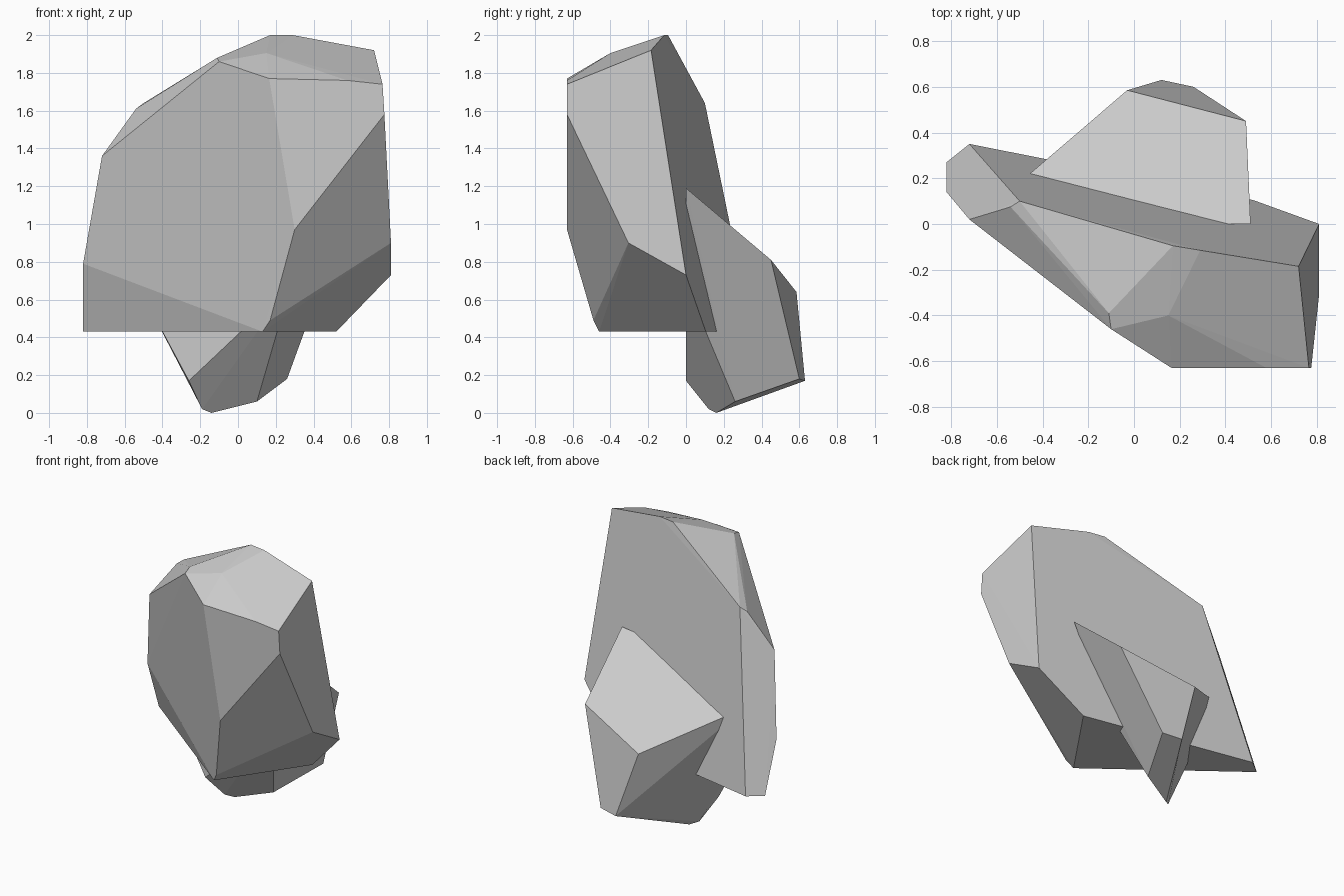
import bpy, bmesh, math


def rock(name, corners):
    """Wrap a flat-faced convex stone around its corner points."""
    bm = bmesh.new()
    for c in corners:
        bm.verts.new(c)
    res = bmesh.ops.convex_hull(bm, input=bm.verts[:])
    loose = [v for v in bm.verts if not v.link_faces]
    bmesh.ops.delete(bm, geom=loose, context='VERTS')
    # merge nearly coplanar triangles into clean facets
    bmesh.ops.dissolve_limit(bm, angle_limit=math.radians(1.5),
                             verts=bm.verts[:], edges=bm.edges[:])
    bmesh.ops.recalc_face_normals(bm, faces=bm.faces[:])
    mesh = bpy.data.meshes.new(name)
    bm.to_mesh(mesh)
    bm.free()
    obj = bpy.data.objects.new(name, mesh)
    bpy.context.collection.objects.link(obj)
    return obj


# Tall front slab: crest, front shoulder, right side, left side, base
rock("large_rock", [
    (0.72, -0.185, 1.92), (0.29, -0.115, 2.0), (0.17, -0.095, 2.0),
    (-0.50, 0.10, 1.64), (-0.54, 0.075, 1.61),
    (-0.11, -0.39, 1.88), (-0.10, -0.46, 1.86), (0.15, -0.40, 1.905),
    (0.165, -0.63, 1.77), (0.58, -0.63, 1.76), (0.765, -0.63, 1.74),
    (0.775, -0.63, 1.58), (0.30, -0.63, 0.97),
    (0.81, -0.305, 0.90), (0.81, 0.0, 0.73),
    (-0.72, 0.02, 1.36), (-0.82, 0.14, 0.79),
    (0.17, -0.49, 0.49), (0.13, -0.46, 0.43), (0.52, 0.105, 0.43),
    (-0.72, 0.35, 0.43), (-0.82, 0.27, 0.43),
])

# Smaller rear stone: sloping top, back foot, underside, end buried in the slab
rock("small_rock", [
    (0.51, 0.0, 1.19), (0.49, 0.45, 0.81), (-0.03, 0.585, 0.64),
    (0.26, 0.60, 0.18), (0.12, 0.63, 0.17),
    (0.10, 0.26, 0.06), (-0.14, 0.16, 0.0), (-0.19, 0.12, 0.02),
    (-0.26, 0.0, 0.17), (0.28, 0.0, 0.68),
    (-0.56, 0.13, 0.94), (-0.40, 0.0, 1.07),
    (-0.48, 0.0, 0.58), (-0.50, 0.04, 0.62),
])
